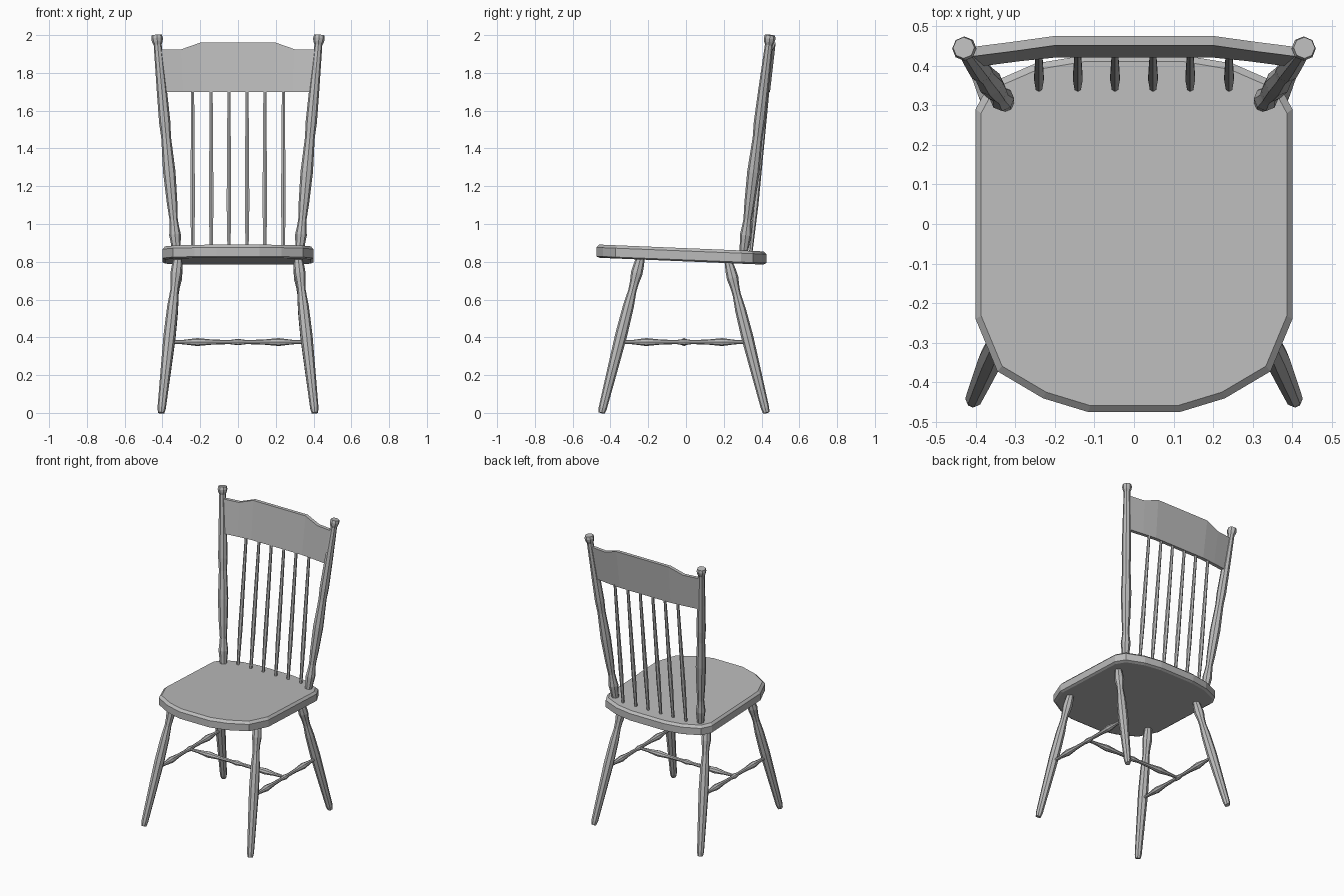
import bpy
import bmesh
from mathutils import Vector

if "Cube" in bpy.data.objects:
    bpy.data.objects.remove(bpy.data.objects["Cube"])

GREY = (0.5, 0.5, 0.5, 1)
mat = bpy.data.materials.new("plain_grey")
mat.use_nodes = True
mat.diffuse_color = GREY
mat.node_tree.nodes["Principled BSDF"].inputs["Base Color"].default_value = GREY


def finish(bm, name):
    bmesh.ops.recalc_face_normals(bm, faces=bm.faces)
    mesh = bpy.data.meshes.new(name)
    bm.to_mesh(mesh)
    bm.free()
    mesh.materials.append(mat)
    obj = bpy.data.objects.new(name, mesh)
    bpy.context.collection.objects.link(obj)
    return obj


def skin(bm, rings):
    """Join rings of points into a closed solid."""
    loops = [[bm.verts.new(p) for p in ring] for ring in rings]
    for a, b in zip(loops, loops[1:]):
        for i in range(len(a)):
            j = (i + 1) % len(a)
            bm.faces.new((a[i], a[j], b[j], b[i]))
    bm.faces.new(loops[0][::-1])
    bm.faces.new(loops[-1])


def turned(name, start, end, profile, sides=8):
    """Turned stick: profile holds (fraction along, radius) pairs."""
    bm = bmesh.new()
    start, end = Vector(start), Vector(end)
    axis = end - start
    turn = Vector((0, 0, 1)).rotation_difference(axis)
    circle = bmesh.ops.create_circle(bm, segments=sides, radius=1)["verts"]
    unit = [turn @ v.co for v in circle]
    bmesh.ops.delete(bm, geom=circle, context="VERTS")
    skin(bm, [[start + axis * t + u * r for u in unit] for t, r in profile])
    return finish(bm, name)


# Seat: bevelled plank sloping down towards the back
half = [(0.115, -0.475), (0.23, -0.44), (0.345, -0.372), (0.4, -0.24),
        (0.4, 0.29), (0.365, 0.355), (0.25, 0.405), (0.13, 0.425)]
outline = half + [(-x, y) for x, y in reversed(half)]


def seat_ring(scale, height):
    return [(x * scale, y * scale, height - 0.04 * y) for x, y in outline]


bm = bmesh.new()
skin(bm, [seat_ring(0.965, 0.802), seat_ring(1, 0.81),
          seat_ring(1, 0.857), seat_ring(0.965, 0.872)])
finish(bm, "seat")

# Turning profiles
LEG = [(0, 0.017), (0.03, 0.022), (0.25, 0.027), (0.5, 0.032), (0.68, 0.029),
       (0.78, 0.022), (0.83, 0.024), (0.89, 0.031), (0.94, 0.028), (1, 0.021)]
POST = [(0, 0.022), (0.04, 0.026), (0.08, 0.031), (0.12, 0.025), (0.15, 0.022),
        (0.23, 0.028), (0.37, 0.033), (0.48, 0.028), (0.53, 0.026), (0.6, 0.03),
        (0.75, 0.027), (0.955, 0.021), (0.97, 0.028), (0.985, 0.031), (1, 0.027)]
RUNG = [(0, 0.009), (0.1, 0.012), (0.2, 0.021), (0.32, 0.013), (0.44, 0.011),
        (0.5, 0.017), (0.56, 0.011), (0.68, 0.013), (0.8, 0.021), (0.9, 0.012), (1, 0.009)]
SPINDLE = [(0, 0.009), (0.3, 0.014), (0.6, 0.012), (1, 0.009)]

# Legs, back posts and side stretchers on both sides
for side, s in (("left", 1), ("right", -1)):
    turned(f"front_leg_{side}", (s * 0.407, -0.447, 0), (s * 0.317, -0.238, 0.83), LEG)
    turned(f"back_leg_{side}", (s * 0.407, 0.425, 0), (s * 0.317, 0.225, 0.8), LEG)
    turned(f"back_post_{side}", (s * 0.325, 0.305, 0.85), (s * 0.43, 0.445, 2), POST)
    turned(f"side_stretcher_{side}", (s * 0.364, -0.345, 0.375),
           (s * 0.364, 0.325, 0.375), RUNG)

# Stretcher across the middle
turned("cross_stretcher", (-0.36, -0.01, 0.375), (0.36, -0.01, 0.375), RUNG)

# Back spindles
for i, x in enumerate((-0.24, -0.142, -0.048, 0.048, 0.142, 0.24)):
    turned(f"spindle_{i + 1}", (x, 0.342, 0.84), (x, 0.433, 1.71), SPINDLE, 6)

# Crest rail: curved in plan, leaning back, raised in the middle
stations = [(0.41, 0.024, 1.925), (0.3, 0.01, 1.925), (0.2, 0, 1.96)]
stations = [(-x, d, z) for x, d, z in stations] + stations[::-1]
bm = bmesh.new()
rings = []
for x, drop, top in stations:
    lean = 0.115 * (top - 1.7)
    front = 0.421 - drop
    low = x * 0.965
    rings.append([(low, front, 1.7), (low, front + 0.024, 1.7),
                  (x, front + 0.024 + lean, top), (x, front + lean, top)])
skin(bm, rings)
finish(bm, "crest_rail")
